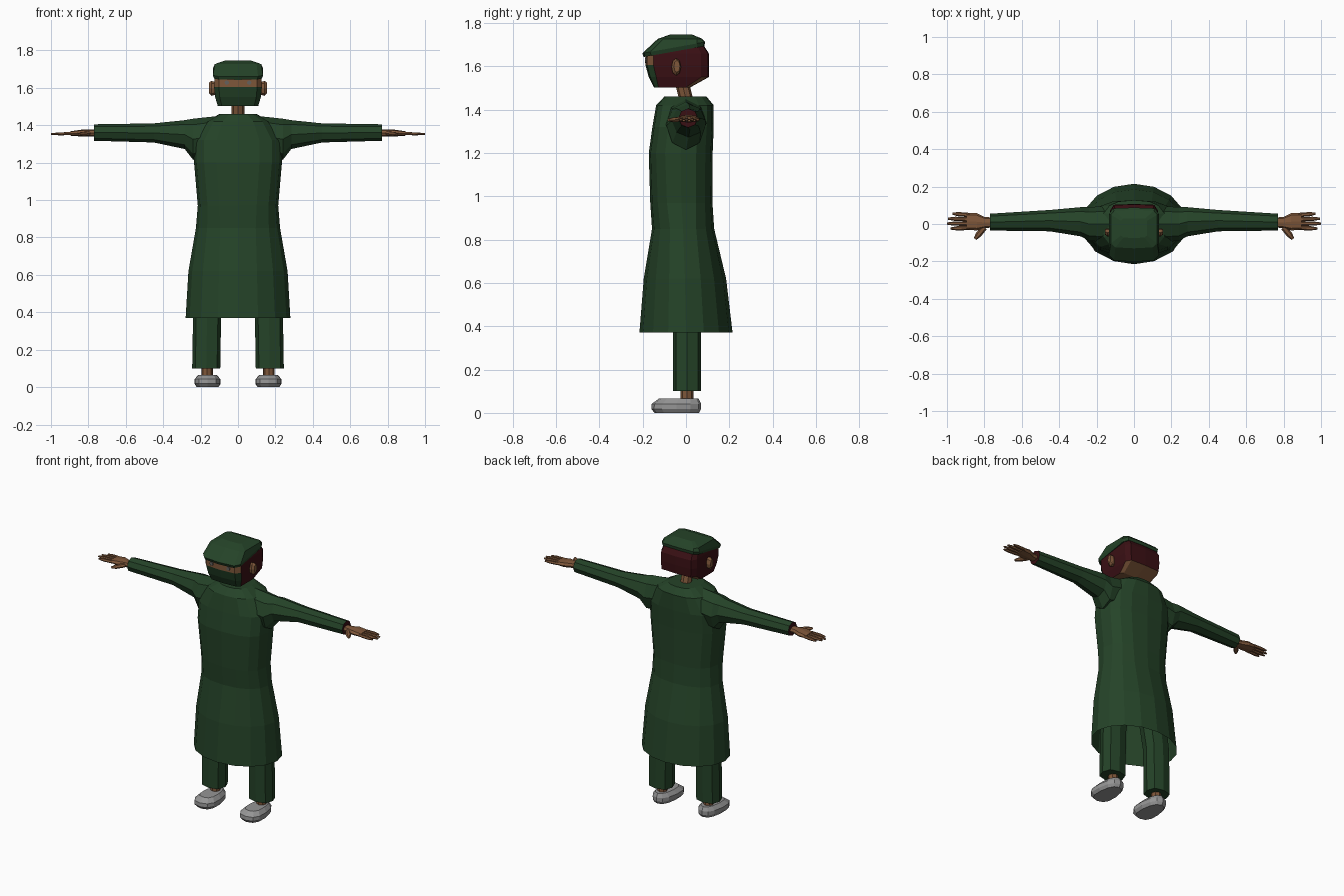
import bpy, bmesh, math
from mathutils import Vector

if "Cube" in bpy.data.objects:
    bpy.data.objects.remove(bpy.data.objects["Cube"])


def material(name, col):
    m = bpy.data.materials.new(name)
    m.diffuse_color = (*col, 1)
    m.use_nodes = True
    m.node_tree.nodes["Principled BSDF"].inputs["Base Color"].default_value = m.diffuse_color
    return m


GREEN = material("scrub green", (0.018, 0.056, 0.021))
SKIN = material("skin brown", (0.21, 0.095, 0.042))
HAIR = material("dark red hair", (0.042, 0.005, 0.007))
SHOE = material("shoe grey", (0.30, 0.30, 0.30))
EYE = material("eye grey", (0.13, 0.12, 0.11))


def loft(name, rings, mats, caps=(True, True), rule=None):
    """Skin a list of equal-length point rings; rule picks material per face."""
    bm = bmesh.new()
    vs = [[bm.verts.new(p) for p in r] for r in rings]
    n = len(vs[0])
    for a, b in zip(vs, vs[1:]):
        for i in range(n):
            bm.faces.new((a[i], a[(i + 1) % n], b[(i + 1) % n], b[i]))
    if caps[0]:
        bm.faces.new(vs[0][::-1])
    if caps[1]:
        bm.faces.new(vs[-1])
    bmesh.ops.recalc_face_normals(bm, faces=bm.faces)
    bm.normal_update()
    if rule:
        for f in bm.faces:
            f.material_index = rule(f)
    me = bpy.data.meshes.new(name)
    bm.to_mesh(me)
    bm.free()
    for m in mats:
        me.materials.append(m)
    ob = bpy.data.objects.new(name, me)
    bpy.context.collection.objects.link(ob)
    return ob


def oval(n, e=1.0, off=0.0):
    """Unit superellipse outline."""
    pts = []
    for i in range(n):
        t = 2 * math.pi * (i + off) / n
        c, s = math.cos(t), math.sin(t)
        pts.append((math.copysign(abs(c) ** e, c) if abs(c) > 1e-6 else 0,
                    math.copysign(abs(s) ** e, s) if abs(s) > 1e-6 else 0))
    return pts


def flat_ring(plan, cx, hx, y0, y1, z, slope=0.0):
    """Horizontal ring spanning y0..y1, optionally rising toward the back."""
    cy, hy = (y0 + y1) / 2, (y1 - y0) / 2
    return [(cx + hx * u, cy + hy * v, z + slope * (cy + hy * v - y0)) for u, v in plan]


def side_ring(plan, s, x, cy, hy, cz, hz):
    """Ring across an arm running along x."""
    return [(s * x, cy + hy * u, cz + hz * v) for u, v in plan]


# Gown body, open at the hem
body = [(0.28, -0.215, 0.215, 0.37, 1), (0.265, -0.195, 0.185, 0.62, 1),
        (0.225, -0.157, 0.13, 0.85, .9), (0.215, -0.165, 0.122, 0.97, .8),
        (0.235, -0.172, 0.123, 1.2, .75), (0.235, -0.155, 0.128, 1.32, .75),
        (0.17, -0.138, 0.128, 1.42, .75), (0.10, -0.10, 0.095, 1.46, .8)]
loft("gown", [flat_ring(oval(16, e), 0, hx, y0, y1, z) for hx, y0, y1, z, e in body],
     [GREEN], caps=(False, True))

# Neck
loft("neck", [flat_ring(oval(8), 0, 0.035, -0.03, 0.035, 1.44),
              flat_ring(oval(8), 0, 0.035, -0.055, 0.01, 1.54)], [SKIN])

# Head: box-like outline with hair, skin strip and mask chosen by face direction
half = [(0, -1), (.8, -.95), (1, -.75), (1, .75), (.85, .97), (0, 1)]
HEAD = half + [(-u, v) for u, v in half[-2:0:-1]]
head = [(0.108, -0.148, 0.02, 1.503), (0.122, -0.172, 0.105, 1.55),
        (0.128, -0.187, 0.107, 1.605), (0.126, -0.187, 0.105, 1.66),
        (0.115, -0.14, 0.07, 1.715)]


def head_rule(f):
    c = f.calc_center_median()
    if f.normal.z < -0.6:
        return 1
    if f.normal.y < -0.4 and c.y < -0.08:
        return 2 if c.z < 1.605 else 1
    return 0


loft("head", [flat_ring(HEAD, 0, *r) for r in head], [HAIR, SKIN, GREEN], rule=head_rule)

# Surgical cap, tilted up toward the back
cap = [(0.128, -0.195, 0.085, 1.643, .18), (0.134, -0.202, 0.088, 1.660, .18),
       (0.124, -0.13, 0.075, 1.727, 0), (0.07, -0.075, 0.03, 1.746, 0)]
loft("cap", [flat_ring(HEAD, 0, *r) for r in cap], [GREEN])


def prong(name, s, a, b, wa, wb, t):
    """Tapered finger between two points in the hand plane."""
    a, b = Vector(a), Vector(b)
    d = (b - a).normalized()
    side = Vector((-d.y, d.x, 0))
    rings = []
    for k, w in ((0, wa), (.65, wa), (1, wb)):
        p = a.lerp(b, k)
        h = t * w / wa
        ring = [p + side * w * u + Vector((0, 0, h * v)) for u, v in oval(6)]
        rings.append([(s * q.x, q.y, q.z) for q in ring])
    loft(name, rings, [SKIN])


for s, tag in ((1, "left"), (-1, "right")):
    # Sleeve with a dark cuff opening
    arm = [(0.10, 0, .10, 1.35, .10), (0.24, 0, .09, 1.325, .11),
           (0.285, .012, .078, 1.35, .077), (0.45, .018, .057, 1.359, .051),
           (0.77, .01, .045, 1.361, .044)]
    loft(tag + "_sleeve", [side_ring(oval(8), s, *r) for r in arm], [GREEN, HAIR],
         rule=lambda f: 1 if abs(f.calc_center_median().x) > 0.76 else 0)

    # Palm and fingers
    palm = [(0.75, .008, .026, 1.358, .018), (0.80, .008, .03, 1.358, .018),
            (0.84, .012, .046, 1.358, .018), (0.895, .014, .046, 1.356, .012)]
    loft(tag + "_palm", [side_ring(oval(8, .8), s, *r) for r in palm], [SKIN])
    for i, (y, tip) in enumerate(((.048, .97), (.025, .995), (.002, 1.0), (-.021, .98))):
        prong(f"{tag}_finger_{i + 1}", s, (0.88, y, 1.356),
              (tip, y * 1.15, 1.353), .0115, .006, .009)
    prong(tag + "_thumb", s, (0.80, -.018, 1.356), (0.85, -.08, 1.352), .016, .008, .012)

    # Trouser leg, ankle and shoe
    leg = oval(8, .75)
    loft(tag + "_trouser_leg", [flat_ring(leg, s * .17, .075, -.06, .07, .10),
                                flat_ring(leg, s * .165, .075, -.06, .07, .40),
                                flat_ring(leg, s * .10, .085, -.07, .07, .85)], [GREEN])
    loft(tag + "_ankle", [flat_ring(oval(8), s * .165, .03, -.025, .035, z)
                          for z in (.04, .12)], [SKIN])
    sole = [(u * (1 - .15 * v), v) for u, v in oval(12, .8)]
    shoe = [(.058, -.145, .06, 0), (.07, -.16, .07, .018),
            (.07, -.158, .07, .042), (.048, -.125, .058, .066)]
    loft(tag + "_shoe", [flat_ring(sole, s * .163, *r) for r in shoe], [SHOE])

    # Ear
    ear = [(.12, -.045, .018, 1.597, .034), (.142, -.045, .022, 1.597, .04),
           (.156, -.042, .014, 1.6, .028)]
    loft(tag + "_ear", [side_ring(oval(8), s, *r) for r in ear], [SKIN])

    # Eye disc
    loft(tag + "_eye", [[(s * .06 + .012 * u, y, 1.628 + .012 * v) for u, v in oval(8)]
                        for y in (-.181, -.189)], [EYE])
